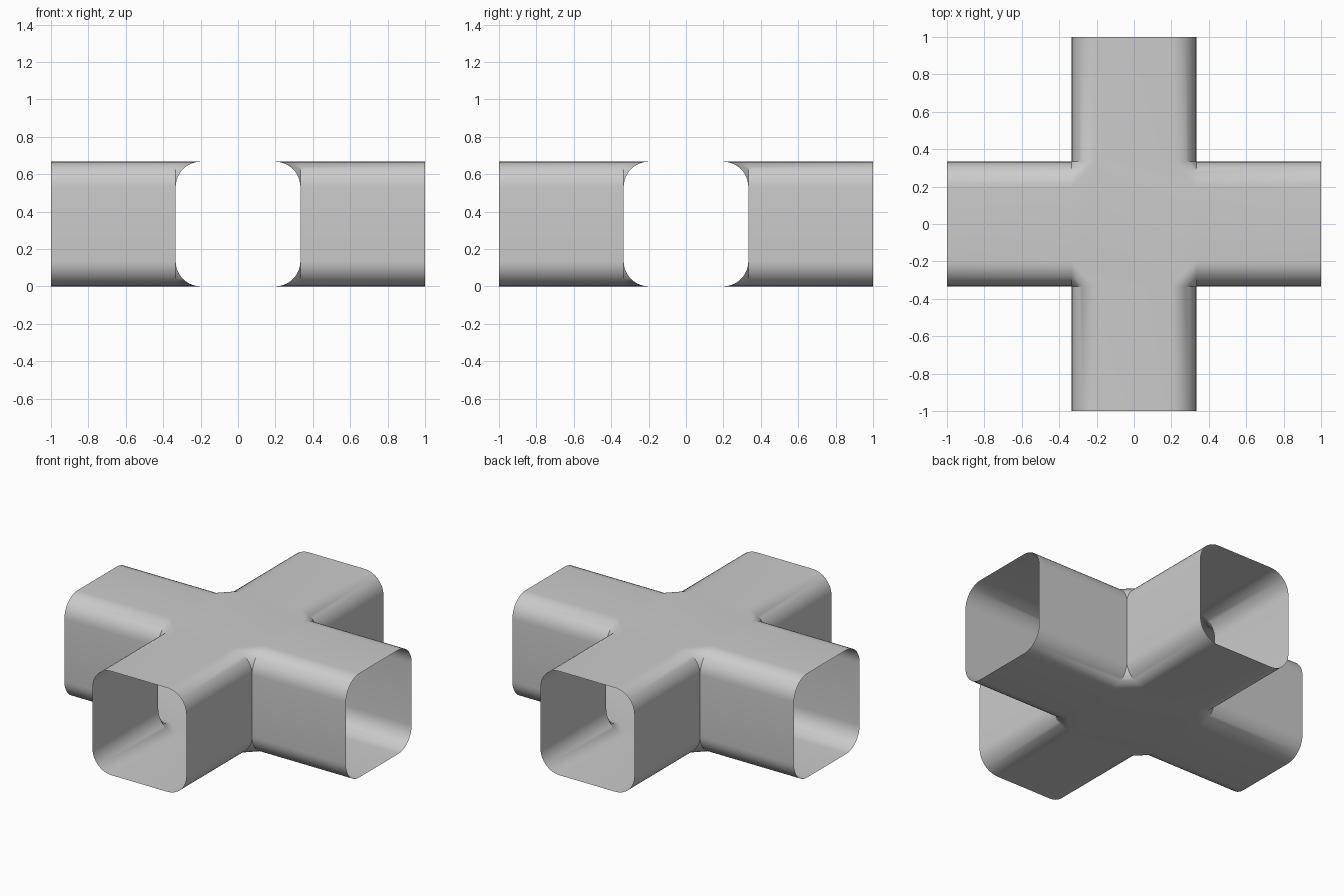
import bpy, bmesh
from math import sin, cos, pi
from mathutils import Matrix

if "Cube" in bpy.data.objects:
    bpy.data.objects.remove(bpy.data.objects["Cube"])

W = 1 / 3      # half width of a tube
R = 0.135      # corner radius
H = 2 * W      # tube height
N = 10         # segments per rounded corner


def arc(cx, cz, start):
    return [(cx + R * cos(start + pi / 2 * i / N),
             cz + R * sin(start + pi / 2 * i / N)) for i in range(N + 1)]


# Rounded square section, counter-clockwise, as (across, z)
bottom_right = arc(W - R, R, -pi / 2)
top_right = arc(W - R, H - R, 0)
section = (bottom_right + top_right + arc(R - W, H - R, pi / 2)
           + arc(R - W, R, pi))

bm = bmesh.new()


def face(points, rot=Matrix()):
    bm.faces.new([bm.verts.new(rot @ Matrix.Translation(p).translation) for p in points])


for k in range(4):
    rot = Matrix.Rotation(k * pi / 2, 4, 'Z')

    # Open-ended arm towards +y
    for i, (u, z) in enumerate(section):
        u2, z2 = section[(i + 1) % len(section)]
        face([(u, W, z), (u, 1, z), (u2, 1, z2), (u2, W, z2)], rot)

    # Corner webs joining the rounded edges of neighbouring arms
    for curve in (bottom_right, top_right):
        for (u, z), (u2, z2) in zip(curve, curve[1:]):
            face([(u, W, z), (u2, W, z2), (W, u2, z2), (W, u, z)], rot)

# Flat centre panels, top and bottom
e = W - R
octagon = [(W, -e), (W, e), (e, W), (-e, W), (-W, e), (-W, -e), (-e, -W), (e, -W)]
for z in (0, H):
    face([(x, y, z) for x, y in octagon])

bmesh.ops.remove_doubles(bm, verts=bm.verts, dist=1e-4)
bmesh.ops.dissolve_degenerate(bm, dist=1e-5, edges=bm.edges)
bmesh.ops.recalc_face_normals(bm, faces=bm.faces)
bm.normal_update()
top = max(bm.faces, key=lambda f: f.calc_center_median().z + f.calc_area())
if top.normal.z < 0:
    bmesh.ops.reverse_faces(bm, faces=bm.faces)

mesh = bpy.data.meshes.new("cross_tube")
bm.to_mesh(mesh)
bm.free()
tube = bpy.data.objects.new("cross_tube", mesh)
bpy.context.collection.objects.link(tube)
bpy.context.view_layer.objects.active = tube
tube.select_set(True)
bpy.ops.object.shade_smooth_by_angle(angle=pi / 6)
